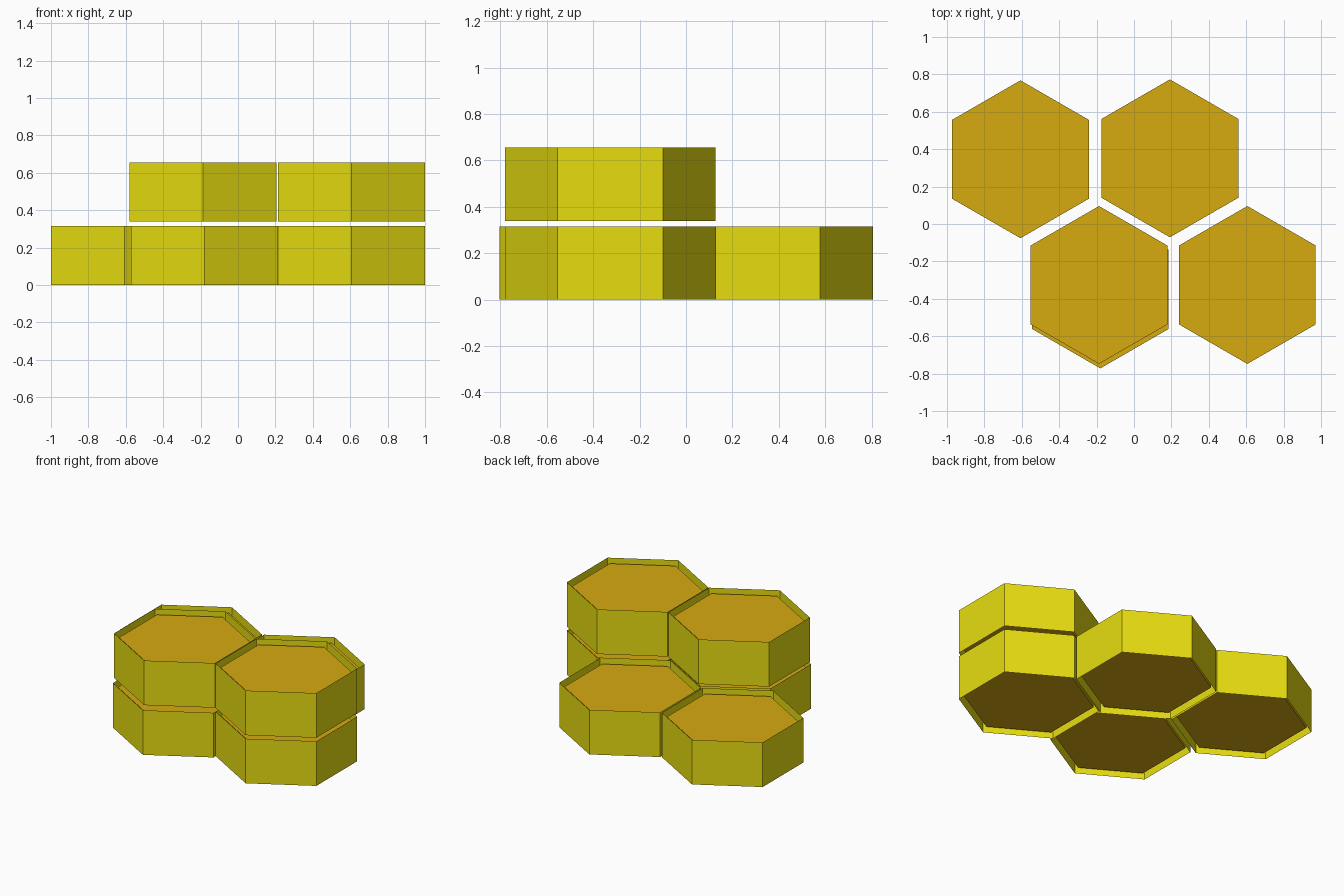
import bpy
import math

cube = bpy.data.objects.get("Cube")
if cube:
    bpy.data.objects.remove(cube, do_unlink=True)

WALL_RADIUS, WALL_HEIGHT = 0.454, 0.315
FILL_RADIUS, RECESS = 0.422, 0.028
UPPER_Z = 0.34


def make_material(name, color):
    mat = bpy.data.materials.new(name)
    mat.use_nodes = True
    mat.diffuse_color = color
    mat.node_tree.nodes["Principled BSDF"].inputs["Base Color"].default_value = color
    return mat


wax = make_material("yellow_wax", (0.8, 0.72, 0.005, 1))
honey = make_material("amber_honey", (0.67, 0.40, 0.005, 1))


def hexagon(name, radius, height, location, caps, mat):
    """Six-sided prism, pointing along y; without caps it is an open thin shell."""
    bpy.ops.mesh.primitive_cylinder_add(
        vertices=6, radius=radius, depth=height, end_fill_type=caps, location=location)
    obj = bpy.context.object
    obj.name = name
    obj.data.materials.append(mat)
    return obj


def cell(name, x, y, z):
    # Open wall with a recessed, slightly narrower filling
    middle = (x, y, z + WALL_HEIGHT / 2)
    hexagon(name + "_wall", WALL_RADIUS, WALL_HEIGHT, middle, 'NOTHING', wax)
    hexagon(name + "_filling", FILL_RADIUS, WALL_HEIGHT - 2 * RECESS, middle, 'NGON', honey)


# Lower layer of four cells
cell("lower_back_right_cell", -0.607, 0.346, 0)
cell("lower_back_left_cell", 0.192, 0.351, 0)
cell("lower_front_right_cell", -0.18, -0.35, 0)
cell("lower_front_left_cell", 0.606, -0.326, 0)

# Upper layer of two cells
cell("upper_front_right_cell", -0.187, -0.326, UPPER_Z)
cell("upper_front_left_cell", 0.606, -0.326, UPPER_Z)
